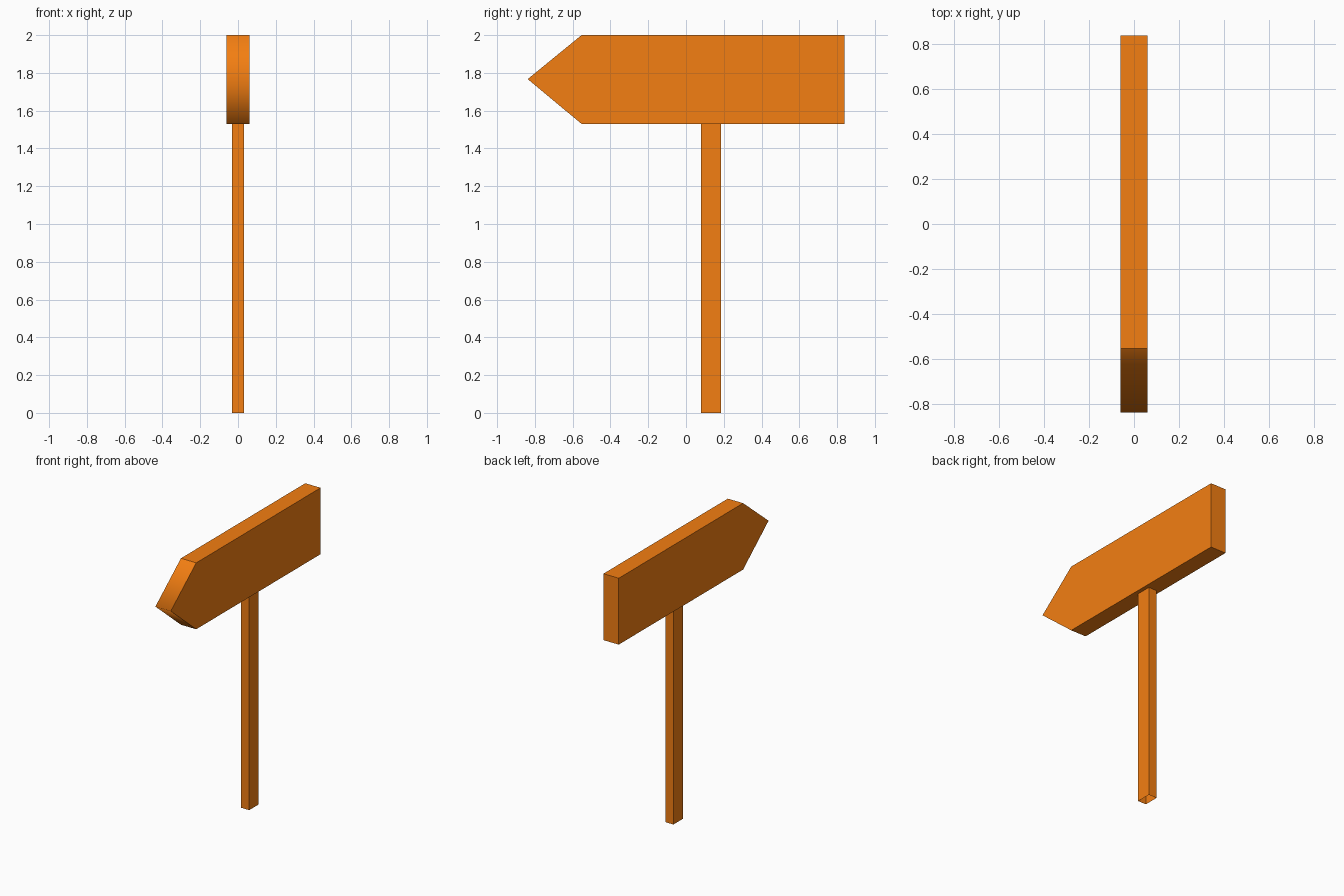
import bpy, bmesh

if "Cube" in bpy.data.objects:
    bpy.data.objects.remove(bpy.data.objects["Cube"])

orange = bpy.data.materials.new("orange_paint")
orange.diffuse_color = (0.9, 0.21, 0.006, 1)
orange.use_nodes = True
orange.node_tree.nodes["Principled BSDF"].inputs["Base Color"].default_value = orange.diffuse_color


def add_object(name, bm):
    bmesh.ops.recalc_face_normals(bm, faces=bm.faces)
    mesh = bpy.data.meshes.new(name)
    bm.to_mesh(mesh)
    bm.free()
    mesh.materials.append(orange)
    obj = bpy.data.objects.new(name, mesh)
    bpy.context.collection.objects.link(obj)
    return obj


def extrude_profile(points, direction):
    bm = bmesh.new()
    face = bm.faces.new([bm.verts.new(p) for p in points])
    new = bmesh.ops.extrude_face_region(bm, geom=[face], use_keep_orig=True)["geom"]
    bmesh.ops.translate(bm, vec=direction,
                        verts=[v for v in new if isinstance(v, bmesh.types.BMVert)])
    return bm


# Arrow board: pointed profile extruded across x, tip edge shaded softly
TIP_Y, MID_Z = -0.838, 1.767
outline = [(0.838, 1.53), (0.838, 2.0), (-0.553, 2.0), (TIP_Y, MID_Z), (-0.553, 1.53)]
bm = extrude_profile([(-0.06, y, z) for y, z in outline], (0.12, 0, 0))
for face in bm.faces:
    face.smooth = True
for edge in bm.edges:
    edge.smooth = all(abs(v.co.y - TIP_Y) < 1e-4 for v in edge.verts)
add_object("arrow_board", bm)

# Post: square tube, open at the foot
corners = [(-0.032, 0.08), (0.032, 0.08), (0.032, 0.186), (-0.032, 0.186)]
bm = extrude_profile([(x, y, 0) for x, y in corners], (0, 0, 1.53))
ends = [f for f in bm.faces if abs(f.normal.z) > 0.9 or
        len({round(v.co.z, 3) for v in f.verts}) == 1]
bmesh.ops.delete(bm, geom=ends, context="FACES_ONLY")
add_object("post", bm)
